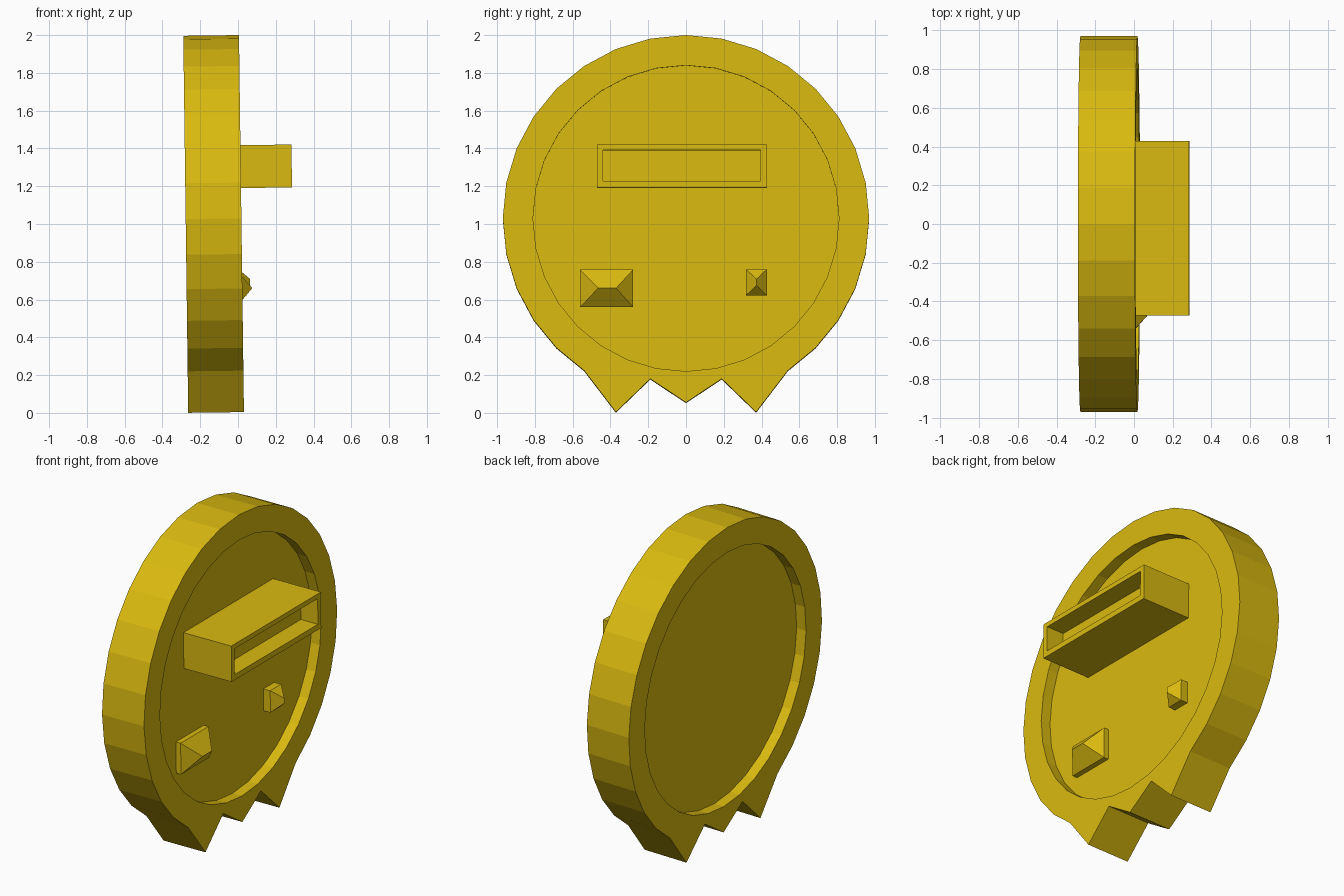
import bpy, bmesh, math
from mathutils import Matrix, Vector

if "Cube" in bpy.data.objects:
    bpy.data.objects.remove(bpy.data.objects["Cube"])

CENTRE_Z = 1.03
FRONT, BACK = 0.018, -0.277
RECESS = 0.066
FLOOR = FRONT - RECESS
SIDES = 32

gold = bpy.data.materials.new("gold yellow")
gold.diffuse_color = (0.70, 0.49, 0.005, 1)
gold.use_nodes = True
gold.node_tree.nodes["Principled BSDF"].inputs["Base Color"].default_value = gold.diffuse_color

# Everything leans back slightly about the disc centre
pivot = Vector((0, 0, CENTRE_Z))
LEAN = (Matrix.Translation(pivot) @ Matrix.Rotation(math.radians(-0.75), 4, 'Y')
        @ Matrix.Translation(-pivot))


def finish(bm, name):
    bmesh.ops.recalc_face_normals(bm, faces=bm.faces)
    bm.transform(LEAN)
    mesh = bpy.data.meshes.new(name)
    bm.to_mesh(mesh)
    bm.free()
    mesh.materials.append(gold)
    obj = bpy.data.objects.new(name, mesh)
    bpy.context.collection.objects.link(obj)
    return obj


def loft(name, loops):
    """Skin a row of vertex loops and cap both ends."""
    bm = bmesh.new()
    rings = [[bm.verts.new(p) for p in loop] for loop in loops]
    for a, b in zip(rings, rings[1:]):
        for i in range(len(a)):
            j = (i + 1) % len(a)
            bm.faces.new((a[i], a[j], b[j], b[i]))
    bm.faces.new(rings[0])
    bm.faces.new(rings[-1])
    return finish(bm, name)


def circle(x, radius, toothed=False):
    """Loop starting at the bottom; the toothed one has a zigzag underside."""
    teeth = {0: 0.055, 1: 0.18, 2: 0.004, SIDES - 1: 0.18, SIDES - 2: 0.004}
    points = []
    for i in range(SIDES):
        a = 2 * math.pi * i / SIDES
        z = CENTRE_Z - radius * math.cos(a)
        if toothed:
            z = teeth.get(i, z)
        points.append((x, radius * math.sin(a), z))
    return points


def rect(x, y0, y1, z0, z1):
    return [(x, y0, z0), (x, y1, z0), (x, y1, z1), (x, y0, z1)]


# Disc with a recess on both faces and teeth at the bottom
loft("toothed_disc", [
    circle(FLOOR, 0.81), circle(FRONT, 0.81),
    circle(FRONT, 0.97, True), circle(BACK, 0.97, True),
    circle(BACK, 0.81), circle(BACK + RECESS, 0.81)])

# Long box with a shallow slot in its outer end
loft("slot_box", [
    rect(FLOOR - 0.01, -0.472, 0.428, 1.19, 1.417),
    rect(0.288, -0.472, 0.428, 1.19, 1.417),
    rect(0.288, -0.44, 0.395, 1.225, 1.387),
    rect(0.168, -0.44, 0.395, 1.225, 1.387)])


def hipped_stud(name, base, eave_x, ridge_x, ridge):
    """Low block topped by a hipped roof ending in a ridge line."""
    bm = bmesh.new()
    low = [bm.verts.new(p) for p in rect(FLOOR - 0.01, *base)]
    top = [bm.verts.new(p) for p in rect(eave_x, *base)]
    a, b = [bm.verts.new((ridge_x, y, z)) for y, z in ridge]
    bm.faces.new(low)
    for i in range(4):
        j = (i + 1) % 4
        bm.faces.new((low[i], low[j], top[j], top[i]))
    if ridge[0][1] == ridge[1][1]:      # ridge runs sideways
        faces = [(0, 1, b, a), (2, 3, a, b), (1, 2, b), (3, 0, a)]
    else:                               # ridge runs upright
        faces = [(1, 2, b, a), (3, 0, a, b), (0, 1, a), (2, 3, b)]
    for f in faces:
        bm.faces.new([top[v] if isinstance(v, int) else v for v in f])
    finish(bm, name)


# Two roof-shaped studs on the recessed face
hipped_stud("large_stud", (-0.56, -0.28, 0.56, 0.758), -0.015, 0.071,
            ((-0.465, 0.66), (-0.37, 0.66)))
hipped_stud("small_stud", (0.318, 0.428, 0.622, 0.76), 0.0, 0.06,
            ((0.373, 0.675), (0.373, 0.708)))
